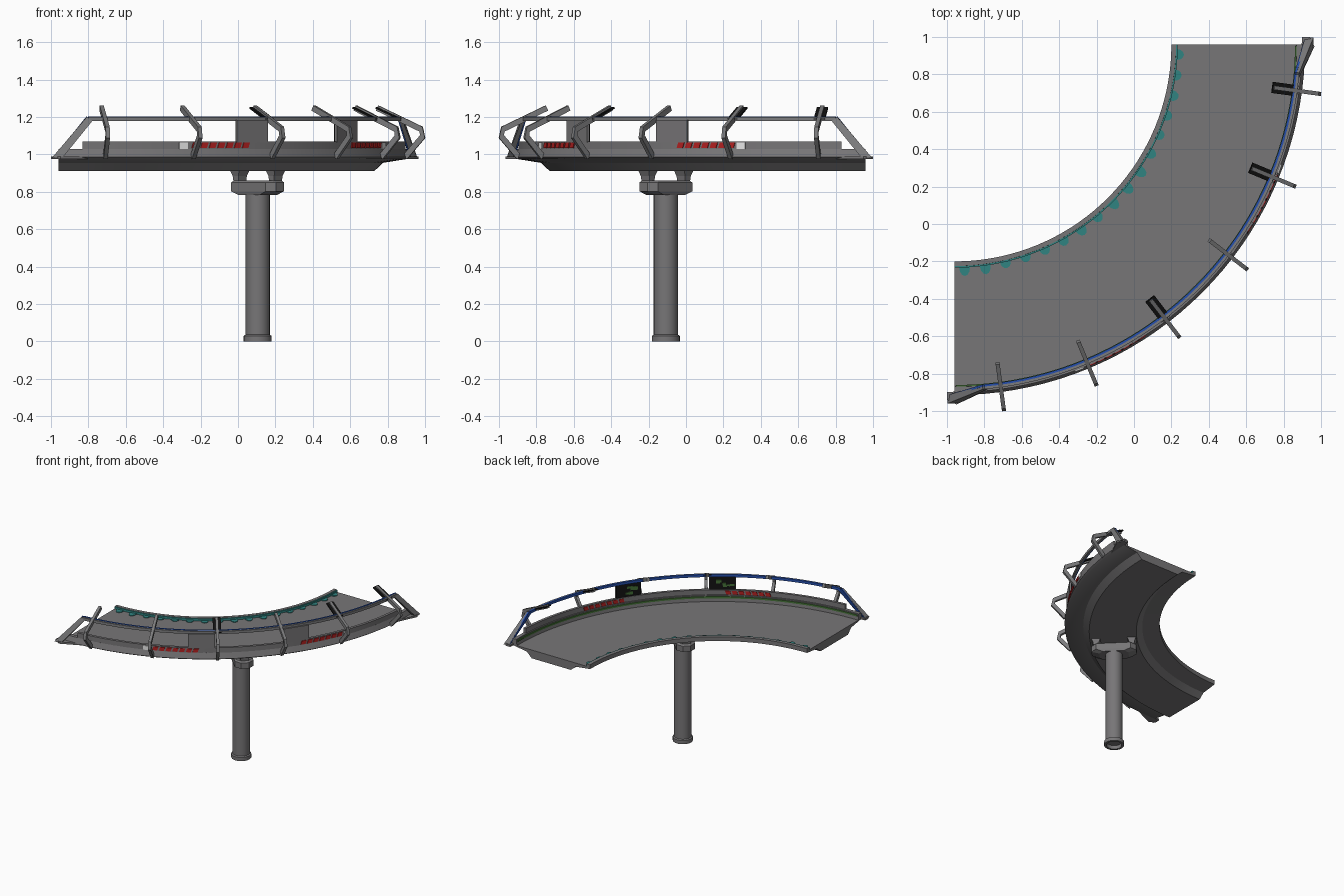
import bpy, bmesh, math, random
from mathutils import Vector

if "Cube" in bpy.data.objects:
    bpy.data.objects.remove(bpy.data.objects["Cube"])

random.seed(4)


def material(name, r, g, b):
    m = bpy.data.materials.new(name)
    m.diffuse_color = (r, g, b, 1)
    m.use_nodes = True
    m.node_tree.nodes["Principled BSDF"].inputs["Base Color"].default_value = m.diffuse_color
    return m


GREY = material("concrete grey", 0.185, 0.18, 0.185)
STEEL = material("steel grey", 0.20, 0.20, 0.205)
BLACK = material("black", 0.006, 0.006, 0.006)
BLUE = material("blue", 0.02, 0.08, 0.42)
TEAL = material("teal", 0.03, 0.23, 0.22)
RED = material("red", 0.45, 0.015, 0.015)
WHITE = material("white", 0.8, 0.8, 0.8)
GREEN = material("green", 0.06, 0.17, 0.04)


def P(r, deg, z):
    """Point on the bend: radius and angle about the curve centre."""
    a = math.radians(deg)
    return Vector((-0.96 + r * math.cos(a), 0.96 - r * math.sin(a), z))


def loft(name, rings, mat, smooth=False):
    """Skin a list of equal-length rings and cap both ends."""
    bm = bmesh.new()
    vs = [[bm.verts.new(p) for p in ring] for ring in rings]
    n = len(rings[0])
    for a, b in zip(vs, vs[1:]):
        for i in range(n):
            bm.faces.new((a[i], a[(i + 1) % n], b[(i + 1) % n], b[i]))
    bm.faces.new(vs[0])
    bm.faces.new(vs[-1])
    bmesh.ops.recalc_face_normals(bm, faces=bm.faces)
    me = bpy.data.meshes.new(name)
    bm.to_mesh(me)
    bm.free()
    me.materials.append(mat)
    if smooth:
        me.shade_smooth()
        me.set_sharp_from_angle(angle=math.radians(25))
    ob = bpy.data.objects.new(name, me)
    bpy.context.collection.objects.link(ob)
    return ob


def sweep(name, profile, a0, a1, mat, n=36):
    """Sweep an (r, z) profile around the bend."""
    rings = [[P(r, a0 + (a1 - a0) * i / n, z) for r, z in profile] for i in range(n + 1)]
    return loft(name, rings, mat, True)


def rect(r0, r1, z0, z1):
    return [(r0, z0), (r1, z0), (r1, z1), (r0, z1)]


def radial_plate(name, profile, deg, width, mat):
    """Extrude an (r, z) profile sideways across one radial line."""
    a = math.radians(deg)
    t = Vector((math.sin(a), math.cos(a), 0)) * width / 2
    return loft(name, [[P(r, deg, z) + s * t for r, z in profile] for s in (-1, 1)], mat)


def ribbon(path, half):
    """Outline of a polyline of given half thickness in the (r, z) plane."""
    left, right = [], []
    for i, p in enumerate(path):
        q0, q1 = path[max(i - 1, 0)], path[min(i + 1, len(path) - 1)]
        d = Vector((q1[0] - q0[0], q1[1] - q0[1])).normalized() * half
        left.append((p[0] - d.y, p[1] + d.x))
        right.append((p[0] + d.y, p[1] - d.x))
    return left + right[::-1]


# curved deck with inner curb and low outer wall
sweep("deck", [(1.16, 1.0), (1.16, 0.965), (1.29, 0.95), (1.335, 0.912), (1.69, 0.912),
               (1.735, 0.955), (1.86, 0.975), (1.875, 0.985), (1.86, 1.03), (1.83, 1.03),
               (1.825, 0.98), (1.19, 0.98), (1.185, 1.0)], 0, 90, GREY)
sweep("parapet", rect(1.838, 1.86, 1.025, 1.07), 4, 86, GREY)
sweep("green_strip", rect(1.821, 1.829, 1.008, 1.022), 0.3, 89.7, GREEN)

# teal growth along the inner curb
sweep("teal_edge", rect(1.185, 1.194, 0.98, 0.998), 0, 90, TEAL)
for i in range(17):
    c = 2.6 + i * 5.3
    size = random.uniform(0.032, 0.05)
    half = [(math.cos(k * math.pi / 6), math.sin(k * math.pi / 6)) for k in range(7)]
    loft("teal_patch", [[P(1.192 + size * s, c + 1.4 * x, z) for x, s in half]
                        for z in (0.979, 0.985)], TEAL)

# handrail with its blue inner strip
sweep("handrail", rect(1.832, 1.85, 1.178, 1.2), 5, 85, STEEL)
sweep("blue_strip", rect(1.824, 1.836, 1.182, 1.203), 5, 85, BLUE)
for flip in (False, True):
    A = (lambda d: 90 - d) if flip else (lambda d: d)
    # sloping rail ends
    loft("rail_end", [[P(1.832, A(5.6), 1.178), P(1.85, A(5.6), 1.178), P(1.85, A(4.7), 1.2), P(1.832, A(4.7), 1.2)],
                      [P(1.885, A(0.6), 0.98), P(1.92, A(0.6), 0.98), P(1.92, A(-1.1), 0.98), P(1.875, A(-1.1), 0.98)]], STEEL)
    loft("blue_end", [[P(1.824, A(5.5), 1.182), P(1.836, A(5.5), 1.182), P(1.836, A(4.7), 1.203), P(1.824, A(4.7), 1.203)],
                      [P(1.876, A(0.2), 0.985), P(1.886, A(0.2), 0.985), P(1.886, A(-0.8), 0.985), P(1.872, A(-0.8), 0.985)]], BLUE)
    # wedge feet under the rail ends
    loft("rail_foot", [[P(r, A(d), z) for r, d in ((1.85, 6), (1.925, 0.3), (1.9, -1.2), (1.86, -1.2))]
                       for z in (0.975, 0.99)], GREY)

# bent posts leaning over the deck, some carrying dark lamp plates
path = [(1.87, 0.985), (1.965, 1.095), (1.957, 1.135), (1.72, 1.248)]
for i in range(6):
    deg = 7.7 + i * 14.92
    radial_plate("bent_post", ribbon(path, 0.015), deg, 0.022, STEEL)
    if i in (0, 1, 3):
        radial_plate("lamp_plate", ribbon([(1.85, 1.187), (1.715, 1.25)], 0.005), deg, 0.06, BLACK)

# sign panels: grey back, black face towards the deck, green marks
for deg in (33.9, 56.1):
    radial_plate("sign_panel", rect(1.848, 1.86, 1.065, 1.183), deg, 0.2, GREY)
    radial_plate("sign_face", rect(1.842, 1.848, 1.067, 1.181), deg, 0.195, BLACK)
    for k in range(6):
        z = random.uniform(1.08, 1.145)
        d = deg + random.uniform(-2.3, 2.3)
        radial_plate("sign_mark", rect(1.838, 1.843, z, z + random.uniform(0.012, 0.03)),
                     d, random.uniform(0.02, 0.045), GREEN)

# red slanted blocks through the parapet, with a white end plate
for start, white in ((57, 68.2), (22.3, 20.2)):
    for k in range(7):
        d = start + k * 1.56
        loft("red_block", [[P(r, d, 1.034), P(r, d + 1.15, 1.034), P(r, d + 0.85, 1.063), P(r, d - 0.3, 1.063)]
                           for r in (1.833, 1.865)], RED)
    sweep("white_plate", rect(1.858, 1.865, 1.03, 1.064), white, white + 1.5, WHITE, 2)

# round column with foot ring
centre = Vector((0.105, -0.108, 0))
rings = []
for r, z in ((0.058, 0.03), (0.058, 0), (0.075, 0), (0.075, 0.03), (0.065, 0.036), (0.065, 0.79)):
    rings.append([centre + Vector((r * math.cos(k * math.pi / 12), r * math.sin(k * math.pi / 12), z))
                  for k in range(24)])
loft("column", rings, GREY, True)

# bracket head and two flared supports, laid along the radial line
u = Vector((1, -1, 0)).normalized()
v = Vector((1, 1, 0)).normalized()


def at(a, b, z):
    return centre + u * a + v * b + Vector((0, 0, z))


def octagon(l, w, c, z):
    return [at(a, b, z) for a, b in ((l, w - c), (l - c, w), (c - l, w), (-l, w - c),
                                     (-l, c - w), (c - l, -w), (l - c, -w), (l, c - w))]


loft("bracket", [octagon(0.11, 0.065, 0.03, 0.783), octagon(0.17, 0.07, 0.04, 0.803),
                 octagon(0.17, 0.07, 0.04, 0.85), octagon(0.155, 0.06, 0.035, 0.86)], GREY)
for s in (-1, 1):
    loft("support", [[at(s * 0.135 + a * h, b * w, z) for a, b in ((-1, -1), (1, -1), (1, 1), (-1, 1))]
                     for h, w, z in ((0.018, 0.03, 0.855), (0.022, 0.032, 0.885), (0.034, 0.04, 0.915))], GREY)
